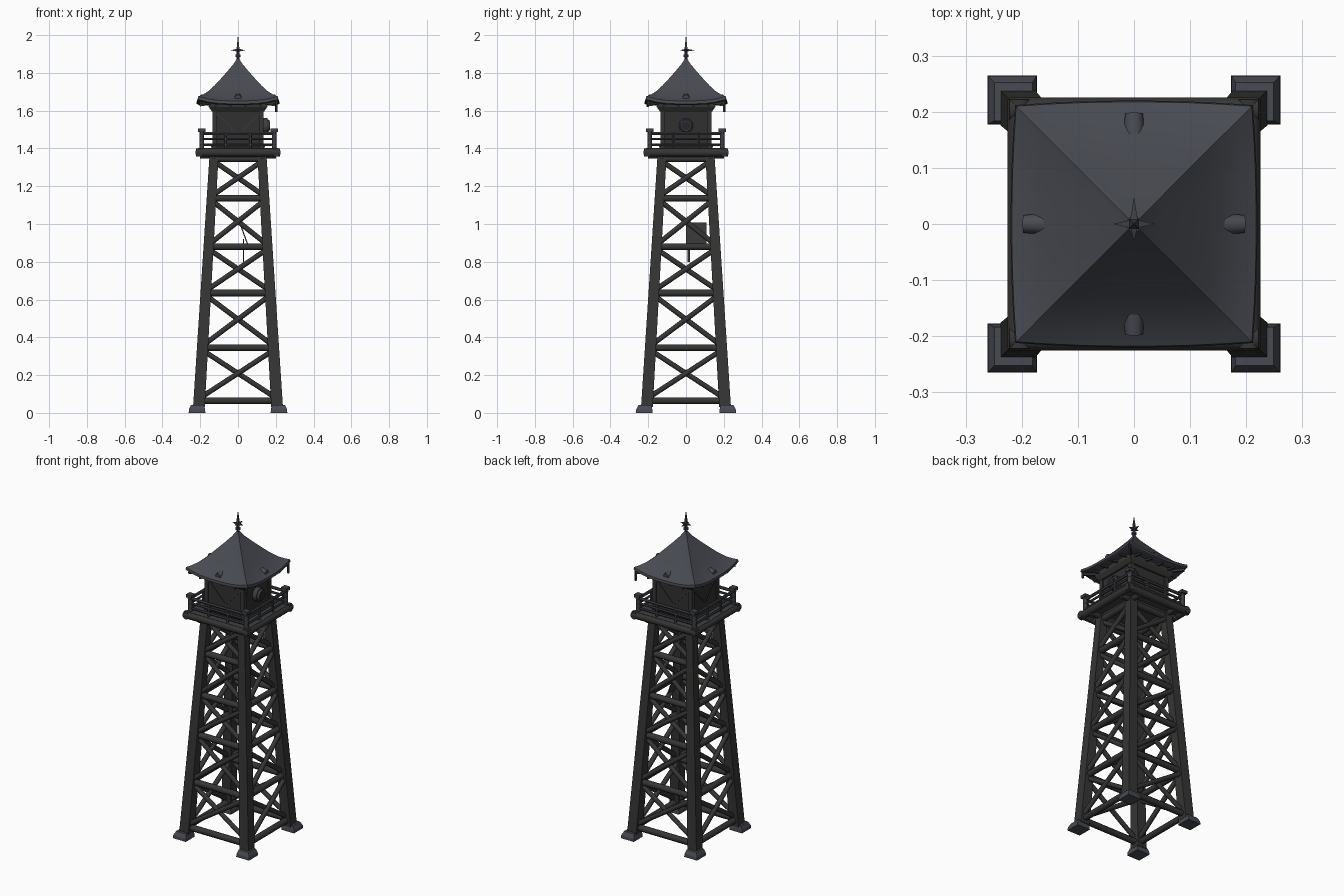
import bpy, bmesh, math
from mathutils import Vector, Matrix

if "Cube" in bpy.data.objects:
    bpy.data.objects.remove(bpy.data.objects["Cube"])


def material(name, rgb):
    m = bpy.data.materials.new(name)
    m.diffuse_color = (*rgb, 1)
    m.use_nodes = True
    m.node_tree.nodes["Principled BSDF"].inputs["Base Color"].default_value = m.diffuse_color
    return m


WOOD = material("dark timber", (0.037, 0.036, 0.035))
WALL = material("cabin boards", (0.030, 0.030, 0.031))
SLATE = material("slate grey", (0.064, 0.069, 0.083))
TRIM = material("weathered grey", (0.048, 0.050, 0.056))
GLASS = material("window dark", (0.018, 0.019, 0.022))


def finish(bm, name, mat, smooth=False):
    bmesh.ops.recalc_face_normals(bm, faces=bm.faces[:])
    me = bpy.data.meshes.new(name)
    bm.to_mesh(me)
    bm.free()
    me.materials.append(mat)
    ob = bpy.data.objects.new(name, me)
    bpy.context.collection.objects.link(ob)
    if smooth:
        bpy.ops.object.select_all(action='DESELECT')
        ob.select_set(True)
        bpy.context.view_layer.objects.active = ob
        bpy.ops.object.shade_smooth_by_angle(angle=math.radians(50))
    return ob


def loft(bm, rings):
    vs = [[bm.verts.new(p) for p in r] for r in rings]
    n = len(vs[0])
    for a, b in zip(vs, vs[1:]):
        for i in range(n):
            bm.faces.new((a[i], a[(i + 1) % n], b[(i + 1) % n], b[i]))
    bm.faces.new(vs[0][::-1])
    bm.faces.new(vs[-1])


def square(cx, cy, h, z):
    return [(cx - h, cy - h, z), (cx + h, cy - h, z), (cx + h, cy + h, z), (cx - h, cy + h, z)]


def box(bm, c, s, rot=Matrix()):
    bmesh.ops.create_cube(bm, size=1, matrix=Matrix.Translation(c) @ rot @ Matrix.Diagonal((*s, 1)))


def log(bm, p, q, r, sides=8, r2=None):
    p, q = Vector(p), Vector(q)
    d = q - p
    m = Matrix.Translation((p + q) / 2) @ d.to_track_quat('Z', 'Y').to_matrix().to_4x4() \
        @ Matrix.Rotation(math.pi / sides, 4, 'Z')
    bmesh.ops.create_cone(bm, cap_ends=True, segments=sides, radius1=r,
                          radius2=r if r2 is None else r2, depth=d.length, matrix=m)


def side(k, u, out, z):
    """Point on side k: u along the side, out from the centre."""
    return Matrix.Rotation(k * math.pi / 2, 3, 'Z') @ Vector((u, -out, z))


CORNERS = [(x, y) for x in (-1, 1) for y in (-1, 1)]


def leg(z):
    return 0.207 + (0.127 - 0.207) * (z - 0.03) / 1.33


# Feet and tapering legs
feet, legs = bmesh.new(), bmesh.new()
for x, y in CORNERS:
    loft(feet, [square(x * .217, y * .221, .044, 0), square(x * .217, y * .221, .043, .018),
                square(x * .215, y * .218, .034, .042)])
    loft(legs, [square(x * leg(z), y * leg(z), w, z) for z, w in ((.03, .031), (1.37, .024))])
finish(feet, "footings", SLATE)
finish(legs, "corner_legs", WOOD)

# Horizontal logs and X braces, five tiers on each side
beams, braces = bmesh.new(), bmesh.new()
tiers = [.065, .345, .635, .88, 1.137, 1.345]
for k in range(4):
    for z in tiers:
        log(beams, side(k, -leg(z), leg(z), z), side(k, leg(z), leg(z), z), .019)
    for z0, z1 in zip(tiers, tiers[1:]):
        a, b = z0 + .02, z1 - .02
        for s, o in ((1, .007), (-1, -.007)):
            log(braces, side(k, -s * (leg(a) - .012), leg(a) + o, a),
                side(k, s * (leg(b) - .012), leg(b) + o, b), .0145)
finish(beams, "cross_beams", WOOD, True)
finish(braces, "x_braces", WOOD, True)

# Loose panel hanging inside the frame
p = bmesh.new()
box(p, (.03, .055, .95), (.006, .108, .12), Matrix.Rotation(math.radians(-20), 4, 'Y').inverted()
    @ Matrix.Rotation(math.radians(-40), 4, 'Y'))
box(p, (.03, .015, .86), (.006, .014, .12))
finish(p, "hanging_panel", WOOD)

# Platform: joists, deck and edge logs
deck, edge, joist = bmesh.new(), bmesh.new(), bmesh.new()
box(deck, (0, 0, 1.387), (.424, .424, .03))
for k in range(4):
    log(edge, side(k, -.222, .204, 1.379), side(k, .222, .204, 1.379), .023)
    log(joist, side(k, -.2, .127, 1.362), side(k, .2, .127, 1.362), .016)
finish(deck, "platform_deck", TRIM)
finish(edge, "platform_edge", WOOD, True)
finish(joist, "platform_joists", WOOD, True)

# Railing with capped corner posts
posts, rails = bmesh.new(), bmesh.new()
for x, y in CORNERS:
    log(posts, (x * .192, y * .192, 1.39), (x * .192, y * .192, 1.49), .014)
    box(posts, (x * .192, y * .192, 1.497), (.038, .038, .018))
for k in range(4):
    for z, r in ((1.42, .007), (1.45, .007), (1.48, .009)):
        log(rails, side(k, -.205, .192, z), side(k, .205, .192, z), r, 6)
    for u in (-.065, .065):
        log(posts, side(k, u, .192, 1.39), side(k, u, .192, 1.485), .008, 6)
finish(posts, "railing_posts", TRIM, True)
finish(rails, "railing_rails", TRIM, True)

# Cabin with corner posts, diagonal boards and top band
cab, frame, diag = bmesh.new(), bmesh.new(), bmesh.new()
loft(cab, [square(0, 0, .127, 1.39), square(0, 0, .127, 1.645)])
for x, y in CORNERS:
    box(frame, (x * .124, y * .124, 1.515), (.024, .024, .25))
loft(frame, [square(0, 0, .138, 1.595), square(0, 0, .155, 1.62), square(0, 0, .155, 1.645)])
for k in range(4):
    a, b = side(k, -.12, .133, 1.412), side(k, .12, .133, 1.412)
    log(frame, a, b, .011, 6)
    if k != 1:
        for s in (-1, 1):
            log(diag, side(k, 0, .127, 1.47), side(k, s * .11, .127, 1.585), .007, 4)
finish(cab, "cabin_walls", WALL)
finish(frame, "cabin_frame", WOOD)
finish(diag, "cabin_diagonals", WOOD)

# Round lamp window on the right wall
w, g = bmesh.new(), bmesh.new()
log(w, (.12, 0, 1.52), (.155, 0, 1.52), .042, 16)
log(w, (.155, 0, 1.52), (.167, 0, 1.52), .036, 16, .03)
log(g, (.160, 0, 1.52), (.169, 0, 1.52), .024, 16)
finish(w, "round_window_frame", TRIM, True)
finish(g, "round_window_glass", GLASS)


# Flared roof: square rings with lifted corners
def roof_ring(r, z, n=8):
    pts = []
    for k in range(4):
        for i in range(n):
            u = -1 + 2 * i / n
            f = (r / .212) ** 2
            pts.append(side(k, u * r, r + .008 * f * (1 - u * u), z + .024 * f * abs(u) ** 3))
    return pts


roof = bmesh.new()
profile = [(.10, 1.655), (.200, 1.630), (.212, 1.636), (.210, 1.652), (.19, 1.664), (.16, 1.687),
           (.125, 1.724), (.09, 1.766), (.055, 1.808), (.025, 1.845), (.004, 1.878)]
loft(roof, [roof_ring(r, z) for r, z in profile])
finish(roof, "roof", SLATE, True)

# Rafters under the eaves and small vents on the slopes
raft, vents = bmesh.new(), bmesh.new()
for k in range(4):
    for u in (-.12, -.04, .04, .12):
        log(raft, side(k, u, .12, 1.64), side(k, u, .203, 1.628), .008, 4)
    log(vents, side(k, 0, .155, 1.672), side(k, 0, .197, 1.668), .021, 8, .017)
for x, y in CORNERS:
    log(raft, (x * .12, y * .12, 1.635), (x * .2, y * .2, 1.642), .010, 4)
finish(raft, "eave_rafters", WOOD)
finish(vents, "roof_vents", SLATE, True)

# Drip brackets on the right-hand eave corners
drip = bmesh.new()
for y, z in ((.203, 1.592), (-.203, 1.62)):
    log(drip, (.203, y, z), (.203, y, 1.665), .007, 6)
finish(drip, "eave_drips", WOOD)

# Finial: rod, knob and spiked star
fin = bmesh.new()
log(fin, (0, 0, 1.855), (0, 0, 1.915), .008, 8)
log(fin, (0, 0, 1.885), (0, 0, 1.897), .015, 8)
for d, l, r in (((0, 0, 1), .08, .012), ((1, 0, 0), .036, .012), ((-1, 0, 0), .036, .012),
                ((0, 1, 0), .046, .011), ((0, -1, 0), .03, .011)):
    c = Vector((0, 0, 1.92))
    log(fin, c, c + Vector(d) * l, r, 4, 0.0005)
finish(fin, "finial_star", TRIM)
